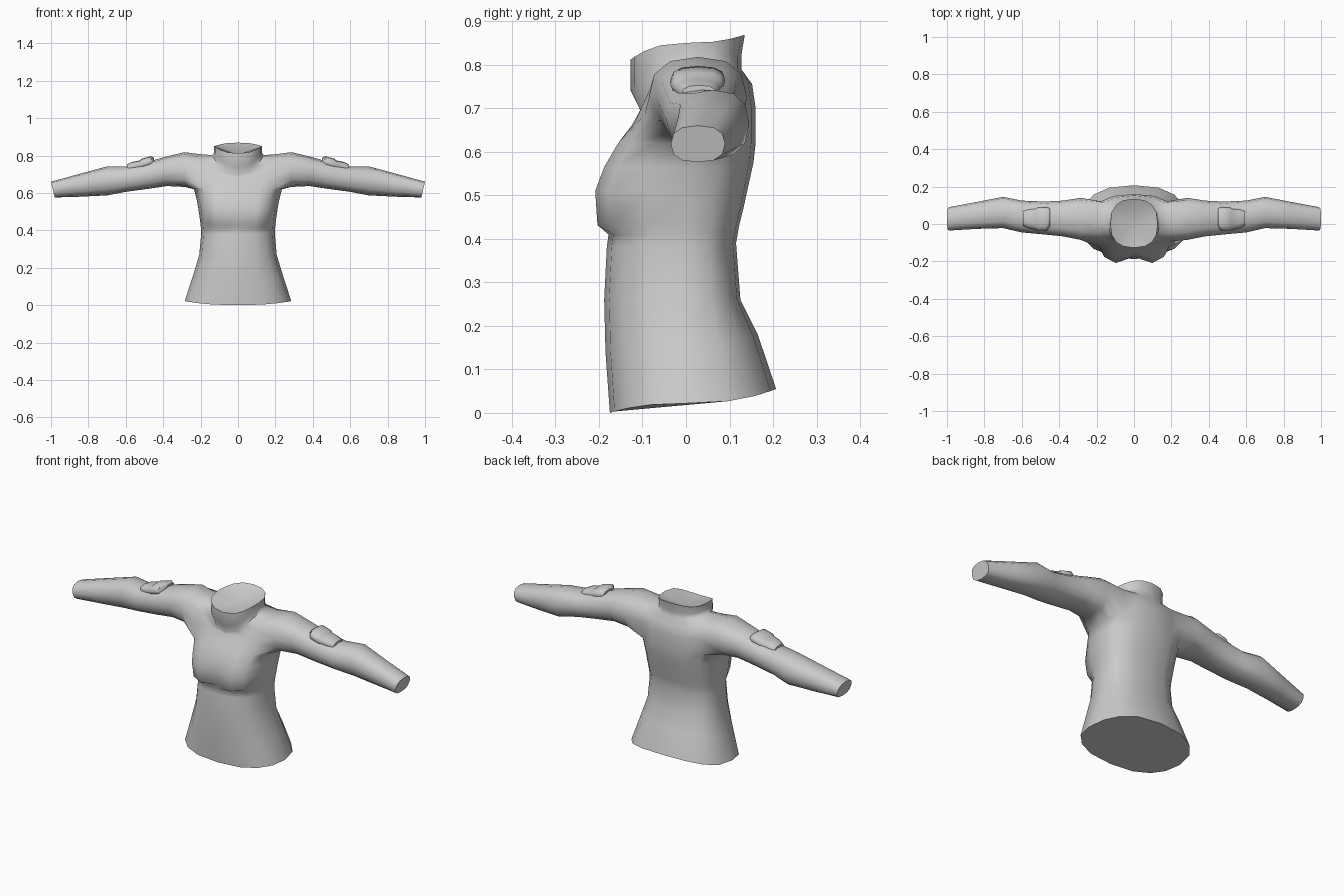
import bpy
import bmesh
import math

cube = bpy.data.objects.get("Cube")
if cube:
    bpy.data.objects.remove(cube, do_unlink=True)

grey = bpy.data.materials.new("plain_grey")
grey.use_nodes = True
grey.diffuse_color = (0.6, 0.6, 0.6, 1)
bsdf = next(n for n in grey.node_tree.nodes if n.type == 'BSDF_PRINCIPLED')
bsdf.inputs["Base Color"].default_value = (0.6, 0.6, 0.6, 1)
bsdf.inputs["Roughness"].default_value = 0.8


def soft(v, e=0.8):
    """Power curve that makes a circle slightly boxy."""
    return math.copysign(abs(v) ** e, v) if abs(v) > 1e-6 else 0.0


def skin(bm, rings, skip=lambda row, col: False):
    """Join successive rings of vertices with quads."""
    n = len(rings[0])
    for r in range(len(rings) - 1):
        for i in range(n):
            if not skip(r, i):
                j = (i + 1) % n
                bm.faces.new((rings[r][i], rings[r][j], rings[r + 1][j], rings[r + 1][i]))


def tube(bm, sections, sides, side, lean=0.0):
    """Rings along x, each section given as x, y min, y max, z min, z max."""
    rings = []
    for k, (x, y0, y1, z0, z1) in enumerate(sections):
        tilt = lean if k == len(sections) - 1 else 0
        ring = []
        for i in range(sides):
            a = 2 * math.pi * i / sides
            c, s = soft(math.cos(a)), soft(math.sin(a))
            ring.append(bm.verts.new((side * (x + tilt * s),
                                      (y0 + y1) / 2 + c * (y1 - y0) / 2,
                                      (z0 + z1) / 2 + s * (z1 - z0) / 2)))
        rings.append(ring)
    skin(bm, rings)
    return rings


def finish(bm, name, angle):
    bmesh.ops.recalc_face_normals(bm, faces=bm.faces[:])
    mesh = bpy.data.meshes.new(name)
    bm.to_mesh(mesh)
    bm.free()
    mesh.materials.append(grey)
    obj = bpy.data.objects.new(name, mesh)
    bpy.context.collection.objects.link(obj)
    bpy.ops.object.select_all(action='DESELECT')
    obj.select_set(True)
    bpy.context.view_layer.objects.active = obj
    bpy.ops.object.shade_smooth_by_angle(angle=math.radians(angle))
    return obj


# Torso rows: z front, z side, z back, half width, y front, y back, bust depth
ROWS = [
    (0.00, 0.022, 0.055, 0.285, -0.175, 0.207, 0),
    (0.14, 0.15, 0.18, 0.243, -0.185, 0.165, 0),
    (0.26, 0.27, 0.26, 0.207, -0.188, 0.125, 0),
    (0.38, 0.38, 0.39, 0.197, -0.182, 0.115, 0),
    (0.41, 0.41, 0.43, 0.198, -0.178, 0.122, 0),
    (0.43, 0.44, 0.47, 0.201, -0.172, 0.132, 0.042),
    (0.51, 0.51, 0.53, 0.211, -0.170, 0.145, 0.049),
    (0.565, 0.565, 0.575, 0.221, -0.165, 0.155, 0.033),
    (0.62, 0.62, 0.62, 0.235, -0.150, 0.160, 0.015),
    (0.66, 0.71, 0.70, 0.235, -0.125, 0.160, 0),
    (0.685, 0.808, 0.755, 0.210, -0.108, 0.152, 0),
    (0.695, 0.802, 0.79, 0.137, -0.105, 0.127, 0),
    (0.74, 0.815, 0.82, 0.128, -0.127, 0.127, 0),
    (0.812, 0.85, 0.869, 0.127, -0.127, 0.135, 0),
]
COLS = 16
BUST = {0: 0.1, 1: 1.0, 2: 0.95, 3: 0.3}   # by columns away from the front centre

bm = bmesh.new()
torso = []
for zf, zs, zb, w, yf, yb, bust in ROWS:
    ring = []
    for i in range(COLS):
        a = 2 * math.pi * i / COLS
        c, s = math.cos(a), math.sin(a)
        y = soft(abs(s)) * (yf if s < 0 else yb) - bust * BUST.get(abs(i - 12), 0)
        z = zs + ((zf if s < 0 else zb) - zs) * s * s
        ring.append(bm.verts.new((w * soft(c), y, z)))
    torso.append(ring)

# Leave an opening on each side for the shoulders
skin(bm, torso, lambda r, i: r in (8, 9) and i in (14, 15, 0, 1, 6, 7, 8, 9))
bm.faces.new(torso[0])

# Shallow hollow closing the neck
hollow = bm.verts.new((0, 0.005, 0.805))
for i in range(COLS):
    bm.faces.new((torso[-1][i], torso[-1][(i + 1) % COLS], hollow))

# Arms, joined to the shoulder openings
ARM = [
    (0.285, -0.085, 0.140, 0.632, 0.818),
    (0.38, -0.066, 0.125, 0.637, 0.796),
    (0.48, -0.056, 0.120, 0.622, 0.767),
    (0.60, -0.045, 0.125, 0.606, 0.741),
    (0.70, -0.022, 0.145, 0.587, 0.742),
    (0.84, -0.026, 0.118, 0.580, 0.704),
    (0.99, -0.035, 0.090, 0.576, 0.660),
]
for side in (1, -1):
    rings = tube(bm, ARM, 12, side, lean=0.01)
    bm.faces.new(rings[-1])
    opening = [e for e in bm.edges if e.is_boundary
               and sum(v.co.x for v in e.verts) * side > 0]
    bmesh.ops.bridge_loops(bm, edges=opening)
finish(bm, "body", 62)

# Folded patch on top of each upper arm
PATCH = [
    (0.448, -0.012, 0.082, 0.750, 0.786),
    (0.465, -0.035, 0.090, 0.738, 0.797),
    (0.515, -0.036, 0.088, 0.726, 0.783),
    (0.525, -0.030, 0.082, 0.724, 0.774),
    (0.565, -0.022, 0.078, 0.716, 0.766),
    (0.593, -0.010, 0.070, 0.712, 0.753),
]
for side, name in ((1, "left_arm_patch"), (-1, "right_arm_patch")):
    bm = bmesh.new()
    rings = tube(bm, PATCH, 12, side)
    bm.faces.new(rings[0])
    bm.faces.new(rings[-1])
    finish(bm, name, 50)
